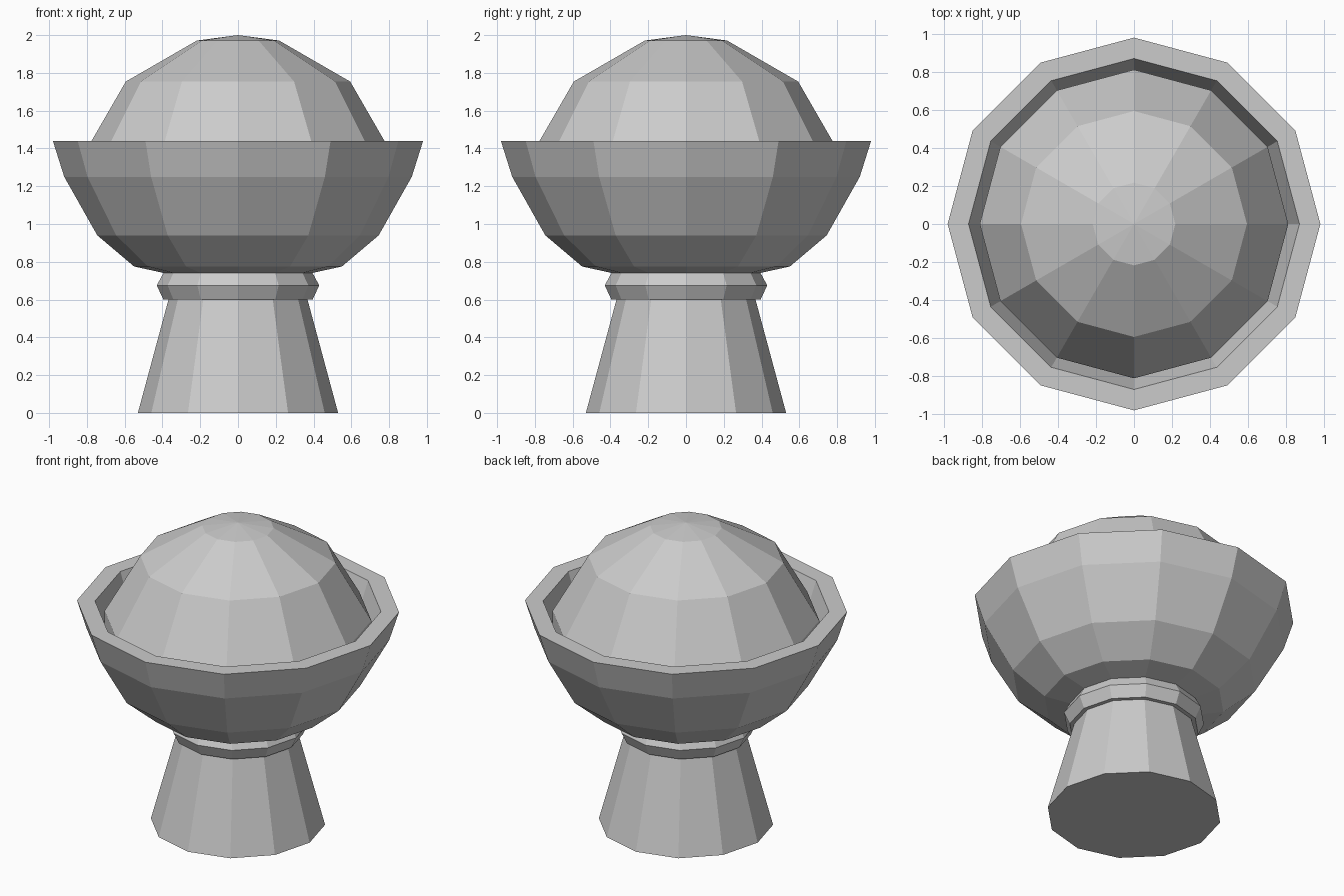
import bpy, bmesh
from math import cos, sin, radians, tau

if "Cube" in bpy.data.objects:
    bpy.data.objects.remove(bpy.data.objects["Cube"])

SIDES = 12


def lathe(name, profile):
    """Revolve (radius, z) points, listed bottom to top along the outside, into flat facets."""
    bm = bmesh.new()
    rings = []
    for r, z in profile:
        if r == 0:
            rings.append([bm.verts.new((0, 0, z))] * SIDES)
        else:
            rings.append([bm.verts.new((r * cos(tau * i / SIDES), r * sin(tau * i / SIDES), z))
                          for i in range(SIDES)])
    for a, b in zip(rings, rings[1:]):
        for i in range(SIDES):
            j = (i + 1) % SIDES
            bm.faces.new(list(dict.fromkeys((a[i], a[j], b[j], b[i]))))
    # Cap open ends
    if profile[0][0] > 0:
        bm.faces.new(rings[0][::-1])
    if profile[-1][0] > 0:
        bm.faces.new(rings[-1])
    bmesh.ops.recalc_face_normals(bm, faces=bm.faces)
    mesh = bpy.data.meshes.new(name)
    bm.to_mesh(mesh)
    bm.free()
    obj = bpy.data.objects.new(name, mesh)
    bpy.context.collection.objects.link(obj)
    return obj


# Tapered foot
lathe("pedestal", [(0.53, 0), (0.368, 0.6)])

# Bevelled ring between foot and bowl
lathe("collar", [(0.395, 0.6), (0.43, 0.675), (0.395, 0.74)])

# Thick-walled bowl: outside, flat rim, then down the inside
lathe("bowl", [(0.39, 0.74), (0.55, 0.775), (0.745, 0.94), (0.92, 1.25), (0.98, 1.44),
               (0.87, 1.44), (0.81, 1.25), (0.66, 1.0), (0.5, 0.86)])

# Ball resting in the bowl: rings of a sphere, lower part hidden by the bowl
R, CZ = 0.84, 1.16
cap = [(R * sin(radians(a)), CZ + R * cos(radians(a))) for a in (75, 45, 15)]
lathe("dome", [(0.811, 1.25)] + cap + [(0, 2.0)])
